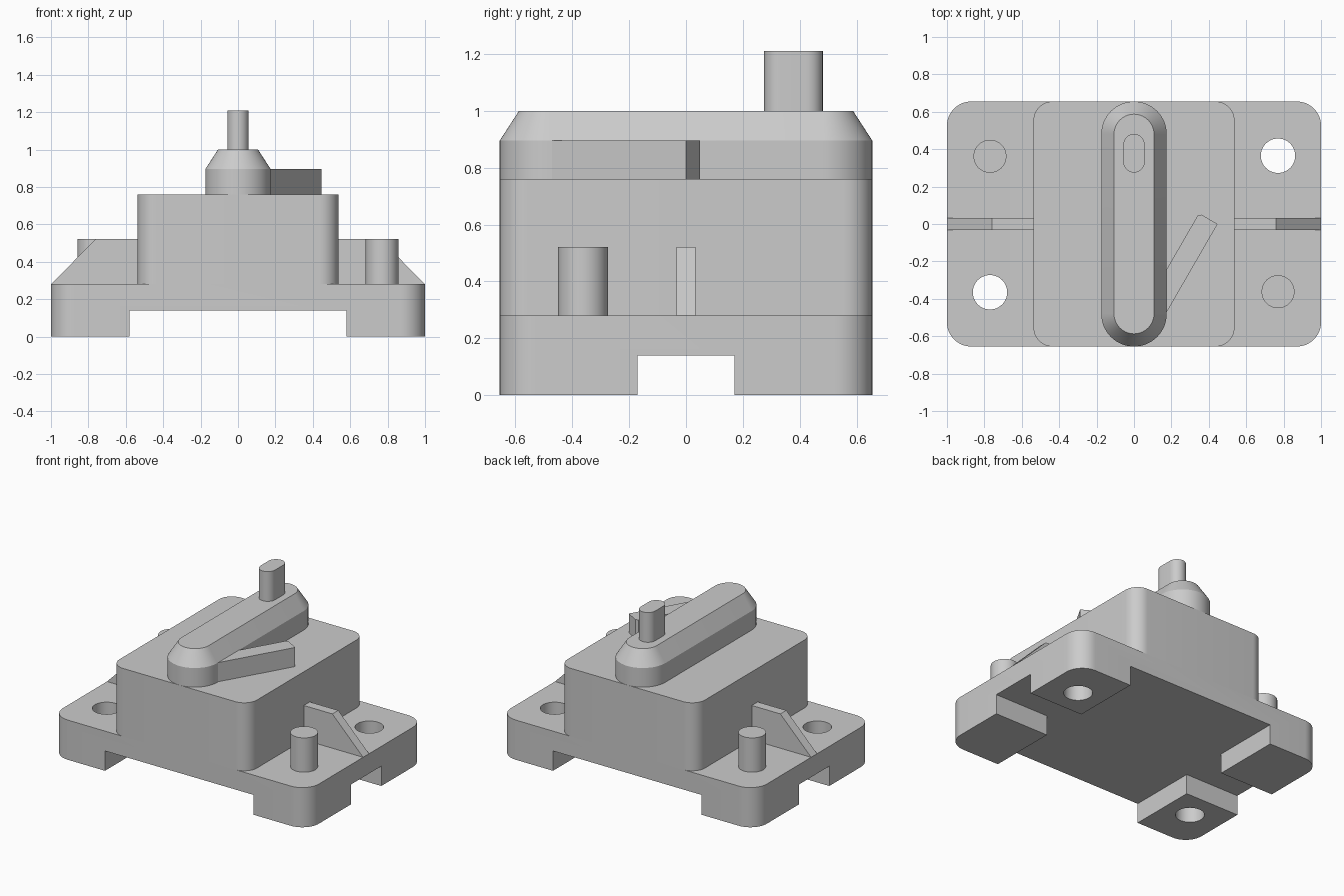
import bpy
import bmesh
from math import cos, sin, pi, radians
from mathutils import Vector

cube = bpy.data.objects.get("Cube")
if cube:
    bpy.data.objects.remove(cube, do_unlink=True)

grey = bpy.data.materials.new("plain grey")
grey.use_nodes = True
grey.diffuse_color = (0.6, 0.6, 0.6, 1)
grey.node_tree.nodes["Principled BSDF"].inputs["Base Color"].default_value = (0.6, 0.6, 0.6, 1)


def loft(name, rings):
    """Solid through equal-length rings of 3D points, capped at both ends."""
    bm = bmesh.new()
    loops = [[bm.verts.new(p) for p in ring] for ring in rings]
    n = len(loops[0])
    for low, high in zip(loops, loops[1:]):
        for i in range(n):
            j = (i + 1) % n
            bm.faces.new((low[i], low[j], high[j], high[i]))
    bm.faces.new(loops[0][::-1])
    bm.faces.new(loops[-1])
    bmesh.ops.recalc_face_normals(bm, faces=bm.faces)
    mesh = bpy.data.meshes.new(name)
    bm.to_mesh(mesh)
    bm.free()
    mesh.materials.append(grey)
    obj = bpy.data.objects.new(name, mesh)
    bpy.context.collection.objects.link(obj)
    return obj


def rounded(hx, hy, r, z, cx=0, cy=0, steps=12):
    """Rounded rectangle ring of half sizes hx, hy and corner radius r."""
    pts = []
    for k, (sx, sy) in enumerate(((1, 1), (-1, 1), (-1, -1), (1, -1))):
        for i in range(steps + 1):
            a = (k + i / steps) * pi / 2
            pts.append((cx + sx * (hx - r) + r * cos(a), cy + sy * (hy - r) + r * sin(a), z))
    return pts


def circle(r, z, cx, cy, n=48):
    return [(cx + r * cos(2 * pi * i / n), cy + r * sin(2 * pi * i / n), z) for i in range(n)]


def box(name, hx, hy, z0, z1):
    return loft(name, [[(x, y, z) for x, y in ((-hx, -hy), (hx, -hy), (hx, hy), (-hx, hy))]
                       for z in (z0, z1)])


def activate(obj):
    bpy.ops.object.select_all(action='DESELECT')
    obj.select_set(True)
    bpy.context.view_layer.objects.active = obj


def cut(obj, cutter):
    cutter.hide_render = True
    mod = obj.modifiers.new("cut", 'BOOLEAN')
    mod.operation = 'DIFFERENCE'
    mod.solver = 'EXACT'
    mod.object = cutter
    activate(obj)
    bpy.ops.object.modifier_apply(modifier=mod.name)
    bpy.data.objects.remove(cutter, do_unlink=True)


def smooth(obj):
    # weld the doubled points where straight sides vanish
    bm = bmesh.new()
    bm.from_mesh(obj.data)
    bmesh.ops.remove_doubles(bm, verts=bm.verts, dist=1e-5)
    bm.to_mesh(obj.data)
    bm.free()
    activate(obj)
    bpy.ops.object.shade_smooth_by_angle(angle=radians(25))


parts = []

# Base plate: crossing channels leave four feet, two opposite corners are drilled
base = loft("base_plate", [rounded(1, 0.655, 0.13, z) for z in (0, 0.28)])
cut(base, box("channel_cutter", 0.58, 1, -0.1, 0.14))
cut(base, box("channel_cutter", 1.2, 0.17, -0.1, 0.14))
for s in (1, -1):
    cut(base, loft("hole_cutter", [circle(0.092, z, s * 0.77, s * 0.365) for z in (-0.1, 0.4)]))
parts.append(base)

# Main body block
parts.append(loft("body", [rounded(0.537, 0.655, 0.1, z) for z in (0.28, 0.76)]))

# Locating pegs and sloped ribs on both sides
for s, side in ((1, "left"), (-1, "right")):
    parts.append(loft(side + "_peg",
                      [circle(0.088, z, s * 0.77, -s * 0.362) for z in (0.28, 0.522)]))
    profile = ((0.53, 0.28), (1, 0.28), (0.76, 0.522), (0.53, 0.522))
    loft(side + "_rib", [[(s * x, y, z) for x, z in profile] for y in (-0.033, 0.033)])

# Lever bar with a chamfered top
parts.append(loft("lever", [rounded(r, 0.48 + r, r, z, steps=16)
                            for r, z in ((0.175, 0.76), (0.175, 0.895), (0.107, 1))]))

# Upright handle pin on the lever
parts.append(loft("handle_pin", [rounded(0.057, 0.103, 0.057, z, cy=0.378) for z in (1, 1.21)]))

# Slanted pointer arm leaving the lever
along = Vector((0.5, 0.866, 0))
across = Vector((0.866, -0.5, 0))
tip = Vector((0.447, 0, 0))
outline = [tip, tip - 0.1 * across, tip - 0.115 * across - 0.015 * along,
           tip - 0.115 * across - 0.58 * along, tip - 0.58 * along]
loft("pointer_arm", [[p + Vector((0, 0, z)) for p in outline] for z in (0.76, 0.895)])

for part in parts:
    smooth(part)
